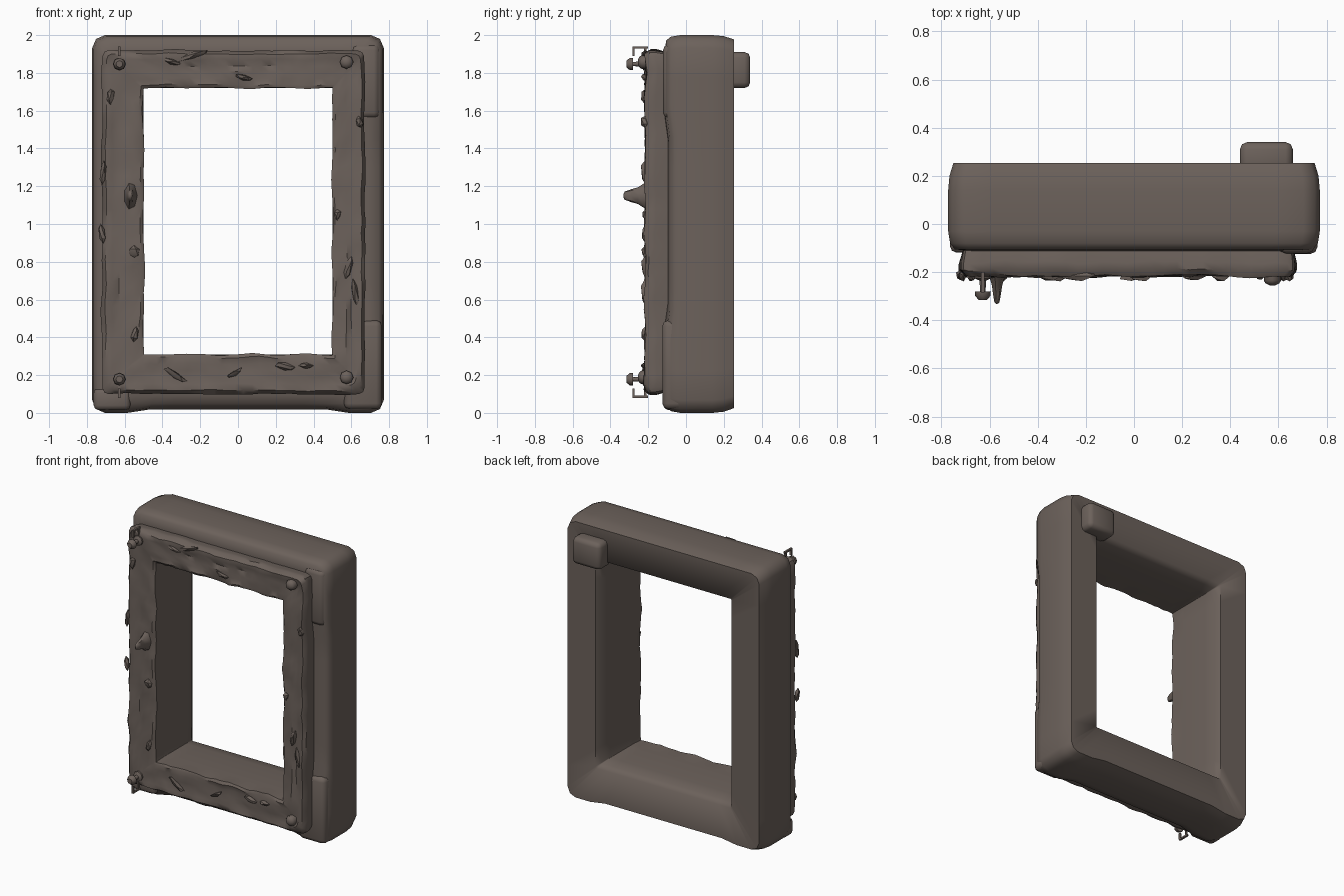
import bpy, bmesh, math, random
from mathutils import Vector, Matrix, noise

if "Cube" in bpy.data.objects:
    bpy.data.objects.remove(bpy.data.objects["Cube"])

random.seed(4)
mat = bpy.data.materials.new("weathered_brown_grey")
mat.diffuse_color = (0.15, 0.121, 0.105, 1)
mat.use_nodes = True
mat.node_tree.nodes["Principled BSDF"].inputs["Base Color"].default_value = mat.diffuse_color


def finish(name, bm, angle=50):
    bmesh.ops.recalc_face_normals(bm, faces=bm.faces)
    me = bpy.data.meshes.new(name)
    bm.to_mesh(me)
    bm.free()
    me.materials.append(mat)
    ob = bpy.data.objects.new(name, me)
    bpy.context.collection.objects.link(ob)
    bpy.ops.object.select_all(action='DESELECT')
    ob.select_set(True)
    bpy.context.view_layer.objects.active = ob
    bpy.ops.object.shade_smooth_by_angle(angle=math.radians(angle))
    return ob


def ring(x0, x1, z0, z1, c, n):
    """Rectangle in xz with cut corners, each side split into n pieces."""
    k = c * 0.3
    corners = [[(x0, z0 + c), (x0 + k, z0 + k), (x0 + c, z0)],
               [(x1 - c, z0), (x1 - k, z0 + k), (x1, z0 + c)],
               [(x1, z1 - c), (x1 - k, z1 - k), (x1 - c, z1)],
               [(x0 + c, z1), (x0 + k, z1 - k), (x0, z1 - c)]]
    pts = []
    for i, cr in enumerate(corners):
        pts += cr
        a, b = Vector(cr[2]), Vector(corners[(i + 1) % 4][0])
        pts += [tuple(a.lerp(b, j / n)) for j in range(1, n)]
    return pts


def frame(profile, inner, outer, cmax, n, warp):
    """Sweep a closed (t, y) profile round the frame; t=0 inner, 1 outer."""
    bm = bmesh.new()
    rows = []
    for t, y in profile:
        lim = [a + (b - a) * t for a, b in zip(inner, outer)]
        row = []
        for x, z in ring(*lim, 0.003 + cmax * t, n):
            row.append(bm.verts.new(warp(t, x, y, z)))
        rows.append(row)
    m = len(rows[0])
    for i in range(len(rows)):
        a, b = rows[i], rows[(i + 1) % len(rows)]
        for j in range(m):
            bm.faces.new((a[j], a[(j + 1) % m], b[(j + 1) % m], b[j]))
    return bm


def body_warp(t, x, y, z):
    if t > 0.7 and z < 0.15 and abs(x) < 0.57:   # lifted sill between the feet
        z += 0.018
        if y < 0:
            y += 0.015
    if t > 0.6 and x > 0.6 and 0.5 < z < 1.57 and y < -0.05:  # hollow on the right
        y += 0.02
    return x, y, z


# Heavy rounded surround
INNER = (-0.5, 0.5, 0.31, 1.72)
body = [(0, -0.11), (0, 0.13), (0.04, 0.21), (0.12, 0.25), (0.92, 0.253),
        (0.98, 0.2), (1, 0.14), (1, -0.03), (0.97, -0.08), (0.9, -0.105), (0.7, -0.112)]
finish("surround", frame(body, INNER, (-0.772, 0.772, 0, 2), 0.065, 12, body_warp), 60)


# Crumpled facing plate
def face_warp(t, x, y, z):
    if y > -0.15:
        return x, y, z
    v = noise.noise_vector(Vector((x * 7, t * 3, z * 7)))
    w = noise.noise_vector(Vector((x * 16, 5 + t * 4, z * 16)))
    return (x + 0.010 * v.x + 0.004 * w.x, y + 0.013 * v.y + 0.009 * w.y,
            z + 0.010 * v.z + 0.004 * w.z)


plate = [(0, -0.09), (0, -0.14), (0.0, -0.205), (0.08, -0.215), (0.25, -0.21), (0.42, -0.215),
         (0.58, -0.207), (0.75, -0.216), (0.9, -0.216), (1, -0.19), (1, -0.16), (0.93, -0.09)]
finish("facing_plate", frame(plate, INNER, (-0.72, 0.672, 0.1, 1.92), 0.03, 26, face_warp), 40)


def block(name, x0, x1, y0, y1, z0, z1, bevel):
    bm = bmesh.new()
    bmesh.ops.create_cube(bm, size=1)
    for v in bm.verts:
        v.co = Vector(((x0 + x1) / 2 + v.co.x * (x1 - x0), (y0 + y1) / 2 + v.co.y * (y1 - y0),
                       (z0 + z1) / 2 + v.co.z * (z1 - z0)))
    if bevel:
        bmesh.ops.bevel(bm, geom=bm.edges[:], offset=bevel, segments=2,
                        profile=0.5, affect='EDGES')
    return finish(name, bm)


# Back lug and corner sleeves
block("back_lug", 0.44, 0.66, 0.2, 0.34, 1.72, 1.91, 0.03)
block("lower_right_sleeve", 0.56, 0.762, -0.125, 0.0, 0.02, 0.49, 0.03)
block("upper_right_sleeve", 0.6, 0.75, -0.122, 0.0, 1.56, 1.95, 0.03)
block("lower_left_sleeve", -0.764, -0.57, -0.118, 0.0, 0.015, 0.13, 0.025)


def lathe(name, x, z, prof, n=8, sx=1.0, sz=1.0):
    """Round part along y from (radius, y) points."""
    bm = bmesh.new()
    rows = [[bm.verts.new((x + r * sx * math.cos(2 * math.pi * i / n), y,
                           z + r * sz * math.sin(2 * math.pi * i / n))) for i in range(n)]
            for r, y in prof]
    for a, b in zip(rows, rows[1:]):
        for i in range(n):
            bm.faces.new((a[i], a[(i + 1) % n], b[(i + 1) % n], b[i]))
    bm.faces.new(rows[0])
    bm.faces.new(rows[-1])
    return finish(name, bm)


# Corner bolts: long on the left, low heads on the right
for z, s in ((1.847, 1), (0.178, -1)):
    lathe("long_bolt", -0.628, z, [(0.035, -0.19), (0.035, -0.225), (0.014, -0.235),
          (0.011, -0.28), (0.033, -0.281), (0.032, -0.298), (0.018, -0.315)])
    lathe("short_bolt", 0.575, z + 0.01, [(0.035, -0.19), (0.036, -0.235), (0.028, -0.247),
          (0.012, -0.255)])
    # thin wire hook above / below each long bolt
    h = 1.935 if s > 0 else 0.085
    block("hook_bar", -0.636, -0.622, -0.282, -0.2, h - 0.006, h + 0.006, 0)
    block("hook_end", -0.636, -0.622, -0.284, -0.272, *sorted((h, h - s * 0.045)), 0)
    block("hook_leg", -0.636, -0.622, -0.222, -0.21, *sorted((h, h - s * 0.07)), 0)

# Blunt thorn on the left jamb
lathe("thorn", -0.57, 1.15, [(0.09, -0.18), (0.068, -0.22), (0.045, -0.255), (0.035, -0.29),
      (0.022, -0.325), (0.006, -0.332)], 7, 0.5, 1)


# Torn flakes on the facing: x, z, half width, half height, tilt
def flake(x, z, w, h, tilt):
    bm = bmesh.new()
    bmesh.ops.create_icosphere(bm, subdivisions=1, radius=1)
    for v in bm.verts:
        v.co *= random.uniform(0.75, 1.15)
    bmesh.ops.transform(bm, verts=bm.verts, matrix=Matrix.Translation((x, -0.215, z))
                        @ Matrix.Rotation(math.radians(tilt), 4, 'Y')
                        @ Matrix.Diagonal((w, 0.024, h, 1)))
    finish("torn_flake", bm, 30)


for f in [(0.03, 1.775, 0.055, 0.018, 15), (-0.24, 1.89, 0.09, 0.02, -15),
          (-0.35, 1.86, 0.06, 0.016, 20), (-0.675, 1.68, 0.022, 0.045, 0),
          (-0.715, 1.27, 0.018, 0.08, 4), (-0.72, 0.95, 0.02, 0.06, -8),
          (-0.55, 0.85, 0.03, 0.035, 0), (-0.545, 0.42, 0.02, 0.05, 10),
          (0.645, 1.54, 0.025, 0.04, -15), (0.525, 1.05, 0.02, 0.03, 0),
          (0.585, 0.77, 0.022, 0.075, 15), (0.62, 0.63, 0.018, 0.08, -8),
          (0.25, 0.245, 0.055, 0.022, 15), (-0.33, 0.2, 0.07, 0.018, 35),
          (-0.02, 0.21, 0.05, 0.014, -30), (0.36, 0.25, 0.04, 0.015, 10)]:
    flake(*f)
